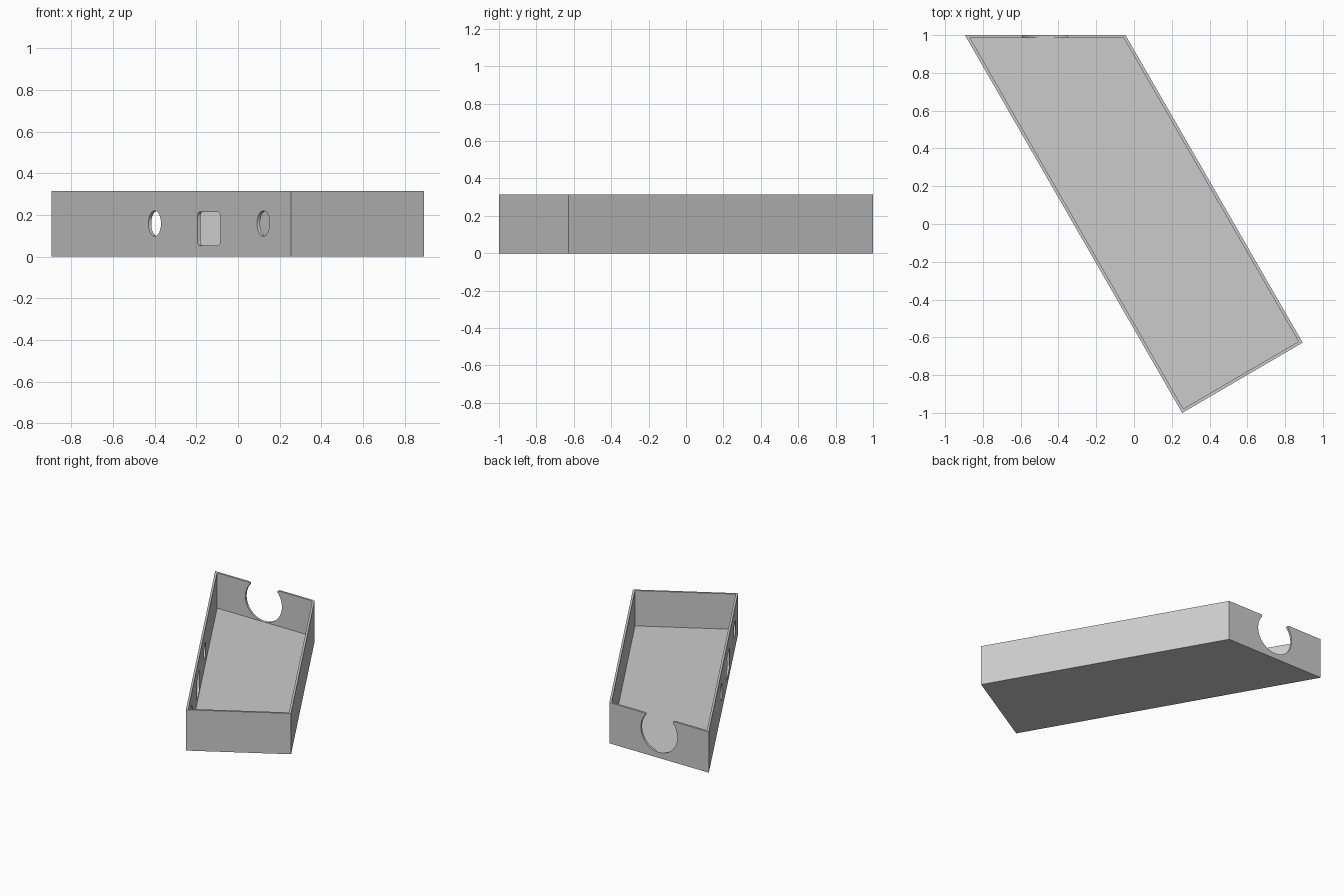
import bpy
import bmesh
import math
from mathutils import Vector

if "Cube" in bpy.data.objects:
    bpy.data.objects.remove(bpy.data.objects["Cube"], do_unlink=True)

HEIGHT, FLOOR, WALL = 0.315, 0.042, 0.016
UP = Vector((0, 0, 1))
# Plan corners, counter-clockwise
CORNERS = [Vector(p) for p in ((-0.895, 1), (0.255, -1), (0.893, -0.628), (-0.045, 1))]

grey = bpy.data.materials.new("plain grey")
grey.use_nodes = True
colour = (0.6, 0.6, 0.6, 1)
grey.diffuse_color = colour
grey.node_tree.nodes["Principled BSDF"].inputs["Base Color"].default_value = colour


def prism(name, points, depth):
    """Closed solid: a 3D polygon swept along the depth vector."""
    bm = bmesh.new()
    face = bm.faces.new([bm.verts.new(p) for p in points])
    swept = bmesh.ops.extrude_face_region(bm, geom=[face], use_keep_orig=True)
    verts = [g for g in swept["geom"] if isinstance(g, bmesh.types.BMVert)]
    bmesh.ops.translate(bm, verts=verts, vec=depth)
    bmesh.ops.recalc_face_normals(bm, faces=bm.faces)
    mesh = bpy.data.meshes.new(name)
    bm.to_mesh(mesh)
    bm.free()
    mesh.materials.append(grey)
    obj = bpy.data.objects.new(name, mesh)
    bpy.context.collection.objects.link(obj)
    return obj


def arc(cx, cy, r, start, end, steps):
    angles = [start + (end - start) * i / steps for i in range(steps + 1)]
    return [(cx + r * math.cos(a), cy + r * math.sin(a)) for a in angles]


def inset(points, t):
    """Offset a counter-clockwise polygon inwards by t."""
    result = []
    for i, p in enumerate(points):
        a = (p - points[i - 1]).normalized()
        b = (points[(i + 1) % len(points)] - p).normalized()
        na, nb = Vector((-a.y, a.x)), Vector((-b.y, b.x))
        result.append(p + (na + nb) * t / (1 + na.dot(nb)))
    return result


# Tray body and its hollow
tray = prism("tray", [p.to_3d() for p in CORNERS], UP * HEIGHT)
cutters = [prism("hollow_cutter", [p.to_3d() + UP * FLOOR for p in inset(CORNERS, WALL)], UP)]

# Round back notch, open at the top with rounded lips
cx, cz, r, lip = -0.47, 0.199, 0.156, 0.01
rise = HEIGHT - lip - cz
reach = math.sqrt((r + lip) ** 2 - rise ** 2)
tilt = math.atan2(rise, reach)
half = arc(0, cz, r, -math.pi / 2, tilt, 28)
half += arc(reach, HEIGHT - lip, lip, math.pi + tilt, math.pi / 2, 8)[1:]
half.append((reach, HEIGHT + 0.1))
outline = half + [(-x, z) for x, z in reversed(half[1:])]
cutters.append(prism("notch_cutter", [(cx + x, 1.02, z) for x, z in outline],
                     Vector((0, -0.06, 0))))

# Two round holes and a rounded window through the long left-hand wall
start = CORNERS[0].to_3d()
along = (CORNERS[1] - CORNERS[0]).to_3d().normalized()
outward = along.cross(UP)


def wall_cutter(name, x, z, profile):
    centre = start + along * ((x - start.x) / along.x) + UP * z
    points = [centre + along * u + UP * v + outward * 0.03 for u, v in profile]
    cutters.append(prism(name, points, outward * -0.07))


circle = arc(0, 0, 0.061, 0, math.tau, 40)[:-1]
for x in (-0.40, 0.122):
    wall_cutter("hole_cutter", x, 0.159, circle)

w, h, corner = 0.11, 0.081, 0.025
window = []
for i, (sx, sy) in enumerate(((1, 1), (-1, 1), (-1, -1), (1, -1))):
    window += arc(sx * (w - corner), sy * (h - corner), corner,
                  i * math.pi / 2, (i + 1) * math.pi / 2, 6)
wall_cutter("window_cutter", -0.14, 0.134, window)

# Cut everything, then drop the cutters
bpy.context.view_layer.objects.active = tray
tray.select_set(True)
for cutter in cutters:
    cutter.hide_render = True
    mod = tray.modifiers.new("cut", "BOOLEAN")
    mod.operation, mod.solver, mod.object = "DIFFERENCE", "EXACT", cutter
    bpy.ops.object.modifier_apply(modifier=mod.name)
    bpy.data.objects.remove(cutter, do_unlink=True)
bpy.ops.object.shade_smooth_by_angle(angle=math.radians(30))
